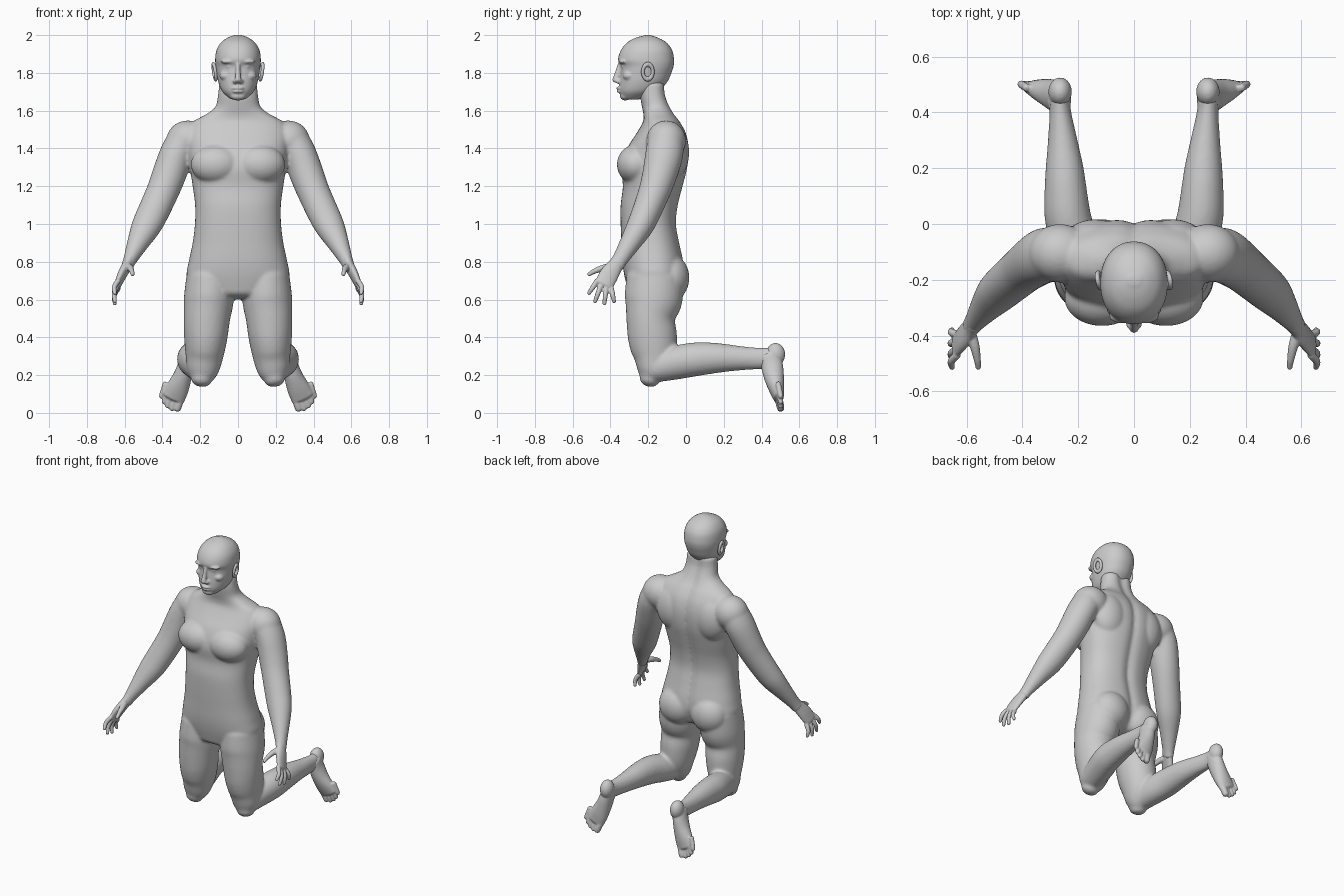
import bpy, bmesh
from math import sin, cos, pi, radians, exp
from mathutils import Vector, Matrix

BOTH = (1, -1)


def spline(rows, steps=4):
    """Catmull-Rom resampling of rows of numbers."""
    p = [rows[0]] + list(rows) + [rows[-1]]
    out = []
    for i in range(1, len(p) - 2):
        for k in range(steps):
            t = k / steps
            out.append([0.5 * (2 * b + (c - a) * t + (2 * a - 5 * b + 4 * c - d) * t * t
                               + (3 * b - a - 3 * c + d) * t ** 3)
                        for a, b, c, d in zip(p[i - 1], p[i], p[i + 1], p[i + 2])])
    return out + [list(rows[-1])]


def loft(bm, rows, hint=(1, 0, 0), sides=(1,), upright=False, n=32, power=2.0, groove=0.0, dome=0.7):
    """Skin of elliptical rings (x, y, z, radius along hint, radius across) with domed ends."""
    rows = spline(rows)
    pts = [Vector(r[:3]) for r in rows]
    rings = []
    for i, r in enumerate(rows):
        t = (pts[min(i + 1, len(pts) - 1)] - pts[max(i - 1, 0)]).normalized()
        if upright:
            t = Vector((0, 0, 1))
        rings.append((pts[i], t, r[3], r[4]))
    for end, sign in ((0, -1), (-1, 1)):
        c, t, a, b = rings[end]
        for ang in (25, 50, 75):
            q, f = radians(ang), cos(radians(ang))
            ring = (c + t * sign * sin(q) * dome * min(a, b), t, a * f, b * f)
            rings.insert(0 if sign < 0 else len(rings), ring)
    for s in sides:
        loops = []
        for c, t, a, b in rings:
            u = Vector(hint)
            u = (u - t * u.dot(t)).normalized()
            v = t.cross(u)
            loop = []
            for k in range(n):
                w = 2 * pi * k / n
                cx, sy = cos(w), sin(w)
                px = a * abs(cx) ** (2 / power) * (1 if cx > 0 else -1)
                py = b * abs(sy) ** (2 / power) * (1 if sy > 0 else -1)
                if groove and sy > 0:
                    py -= groove * exp(-(px / 0.03) ** 2)
                co = c + u * px + v * py
                loop.append(bm.verts.new((co.x * s, co.y, co.z)))
            loops.append(loop)
        for l0, l1 in zip(loops, loops[1:]):
            for k in range(n):
                bm.faces.new((l0[k], l0[(k + 1) % n], l1[(k + 1) % n], l1[k]))
        bm.faces.new(loops[0])
        bm.faces.new(loops[-1])


def ball(bm, c, r, sides=(1,), tilt=0.0):
    """Ellipsoid, optionally tilted about x."""
    for s in sides:
        m = (Matrix.Translation((c[0] * s, c[1], c[2])) @ Matrix.Rotation(tilt, 4, 'X')
             @ Matrix.Diagonal((*r, 1)))
        bmesh.ops.create_uvsphere(bm, u_segments=32, v_segments=20, radius=1, matrix=m)


def levels(rows):
    """(z, half width, front y, back y) -> upright loft rows."""
    return [(0, (f + b) / 2, z, w, (b - f) / 2) for z, w, f, b in rows]


def fuse(bm, name, voxel, smooth):
    """Turn overlapping masses into one smooth skin."""
    bmesh.ops.recalc_face_normals(bm, faces=bm.faces)
    me = bpy.data.meshes.new(name)
    bm.to_mesh(me)
    bm.free()
    ob = bpy.data.objects.new(name, me)
    bpy.context.collection.objects.link(ob)
    bpy.context.view_layer.objects.active = ob
    ob.select_set(True)
    rm = ob.modifiers.new("skin", 'REMESH')
    rm.mode, rm.voxel_size, rm.use_smooth_shade = 'VOXEL', voxel, True
    sm = ob.modifiers.new("soften", 'SMOOTH')
    sm.factor, sm.iterations = 0.5, smooth
    for m in ("skin", "soften"):
        bpy.ops.object.modifier_apply(modifier=m)
    bpy.ops.object.shade_smooth()
    ob.select_set(False)


# Torso and neck
bm = bmesh.new()
loft(bm, levels([(.64, .21, -.305, -.04), (.72, .27, -.325, -.01), (.80, .261, -.337, -.012),
                 (.90, .24, -.342, -.033), (1.0, .228, -.346, -.05), (1.1, .227, -.346, -.04),
                 (1.2, .24, -.334, -.015), (1.3, .255, -.342, .01), (1.4, .268, -.312, .017),
                 (1.48, .272, -.262, .002), (1.54, .24, -.228, -.03), (1.58, .17, -.225, -.06),
                 (1.62, .12, -.233, -.082), (1.68, .106, -.243, -.105), (1.74, .1, -.24, -.11)]),
     upright=True, n=64, power=2.35, groove=.016, dome=.3)
ball(bm, (.115, -.265, 1.315), (.135, .101, .105), BOTH)      # chest muscles
ball(bm, (.265, -.105, 1.44), (.115, .105, .108), BOTH)       # shoulder caps
ball(bm, (.14, -.075, 1.38), (.12, .092, .15), BOTH)          # shoulder blades
ball(bm, (.12, -.085, .715), (.125, .103, .125), BOTH)        # buttocks
# Arms
loft(bm, [(.27, -.105, 1.46, .095, .095), (.325, -.115, 1.37, .09, .1),
          (.365, -.14, 1.26, .09, .092), (.40, -.168, 1.17, .086, .084),
          (.455, -.215, 1.05, .083, .076), (.49, -.248, .98, .077, .07),
          (.53, -.295, .90, .058, .056), (.572, -.35, .81, .036, .042),
          (.585, -.368, .78, .032, .042)], sides=BOTH)
# Thighs and knees
loft(bm, [(.148, -.165, .72, .125, .15), (.155, -.172, .60, .132, .153),
          (.165, -.187, .5, .123, .129), (.171, -.177, .4, .115, .13),
          (.178, -.168, .3, .1, .115), (.187, -.182, .22, .082, .08),
          (.194, -.195, .175, .055, .052)], sides=BOTH)
# Lower legs
loft(bm, [(.195, -.17, .235, .075, .075), (.215, -.07, .262, .083, .088),
          (.238, .03, .281, .083, .09), (.245, .12, .289, .076, .084),
          (.249, .2, .291, .068, .075), (.256, .3, .289, .053, .063),
          (.264, .4, .288, .039, .056), (.266, .45, .292, .038, .055)], sides=BOTH)
fuse(bm, "body", .009, 7)

# Head
bm = bmesh.new()
loft(bm, levels([(1.665, .045, -.335, -.23), (1.70, .083, -.352, -.15), (1.75, .104, -.352, -.1),
                 (1.80, .113, -.347, -.077), (1.835, .118, -.346, -.066), (1.87, .121, -.36, -.063),
                 (1.92, .114, -.345, -.073), (1.96, .091, -.313, -.102),
                 (1.985, .058, -.268, -.145), (1.997, .028, -.225, -.18)]),
     upright=True, n=48, power=2.15, dome=.15)
ball(bm, (.045, -.33, 1.86), (.045, .026, .013), BOTH)        # brows
ball(bm, (.043, -.324, 1.833), (.019, .017, .012), BOTH)      # eyes
ball(bm, (.062, -.303, 1.785), (.036, .032, .026), BOTH)      # cheekbones
ball(bm, (0, -.322, 1.678), (.042, .028, .024))               # chin
ball(bm, (0, -.342, 1.719), (.036, .028, .009))               # lips
ball(bm, (0, -.34, 1.702), (.032, .028, .01))
loft(bm, [(0, -.348, 1.845, .011, .014), (0, -.36, 1.80, .013, .017),
          (0, -.372, 1.76, .018, .02)], n=16)                 # nose
ball(bm, (.016, -.358, 1.755), (.013, .018, .012), BOTH)      # nostrils
fuse(bm, "head", .006, 3)

for s, side in ((1, "left"), (-1, "right")):
    # Ear with a hollow rim
    bpy.ops.mesh.primitive_torus_add(major_radius=.027, minor_radius=.009, major_segments=32,
                                     minor_segments=12, location=(s * .124, -.202, 1.806))
    ear = bpy.context.object
    ear.name = side + "_ear"
    ear.scale = (1.45, 1, 1)
    ear.rotation_euler = (radians(-10), radians(90 + s * 8), 0)
    bpy.ops.object.shade_smooth()
    ear.select_set(False)

    # Hand: palm, thumb and four fingers
    bm = bmesh.new()
    across = (0, -.88, .47)
    loft(bm, [(.572, -.35, .815, .04, .032), (.585, -.37, .785, .04, .028),
              (.612, -.405, .735, .05, .024), (.637, -.434, .68, .05, .018)],
         across, (s,), n=24)
    loft(bm, [(.59, -.385, .775, .022, .022), (.572, -.435, .768, .018, .018),
              (.562, -.485, .75, .014, .013), (.558, -.515, .732, .01, .01)], across, (s,), n=16)
    fingers = [((-.47, .70), (-.515, .632)), ((-.447, .685), (-.482, .588)),
               ((-.422, .672), (-.432, .576)), ((-.396, .66), (-.38, .588))]
    for (y0, z0), (y1, z1) in fingers:
        loft(bm, [(.634, y0, z0, .014, .014), (.655, (y0 + y1) / 2, (z0 + z1) / 2, .0135, .0135),
                  (.652, y1, z1, .01, .01)], across, (s,), n=16)
    fuse(bm, side + "_hand", .0045, 2)

    # Foot: heel, arch, ball and toes pointing down
    bm = bmesh.new()
    ball(bm, (.265, .474, .31), (.042, .051, .06), (s,))
    loft(bm, [(.266, .44, .30, .042, .055), (.277, .455, .25, .043, .058),
              (.295, .466, .19, .05, .053), (.32, .479, .13, .06, .042),
              (.343, .49, .08, .062, .028)], (1, 0, .28), (s,), n=28, dome=.5)
    for i, (x, z) in enumerate([(.322, .02), (.351, .019), (.374, .034), (.392, .055), (.406, .085)]):
        r = .021 if i == 0 else .0145
        loft(bm, [(x - .022, .488, z + .07, r, r), (x - .006, .498, z + .02, r, r),
                  (x, .502, z, r * .9, r * .9)], sides=(s,), n=16)
    fuse(bm, side + "_foot", .0055, 2)
